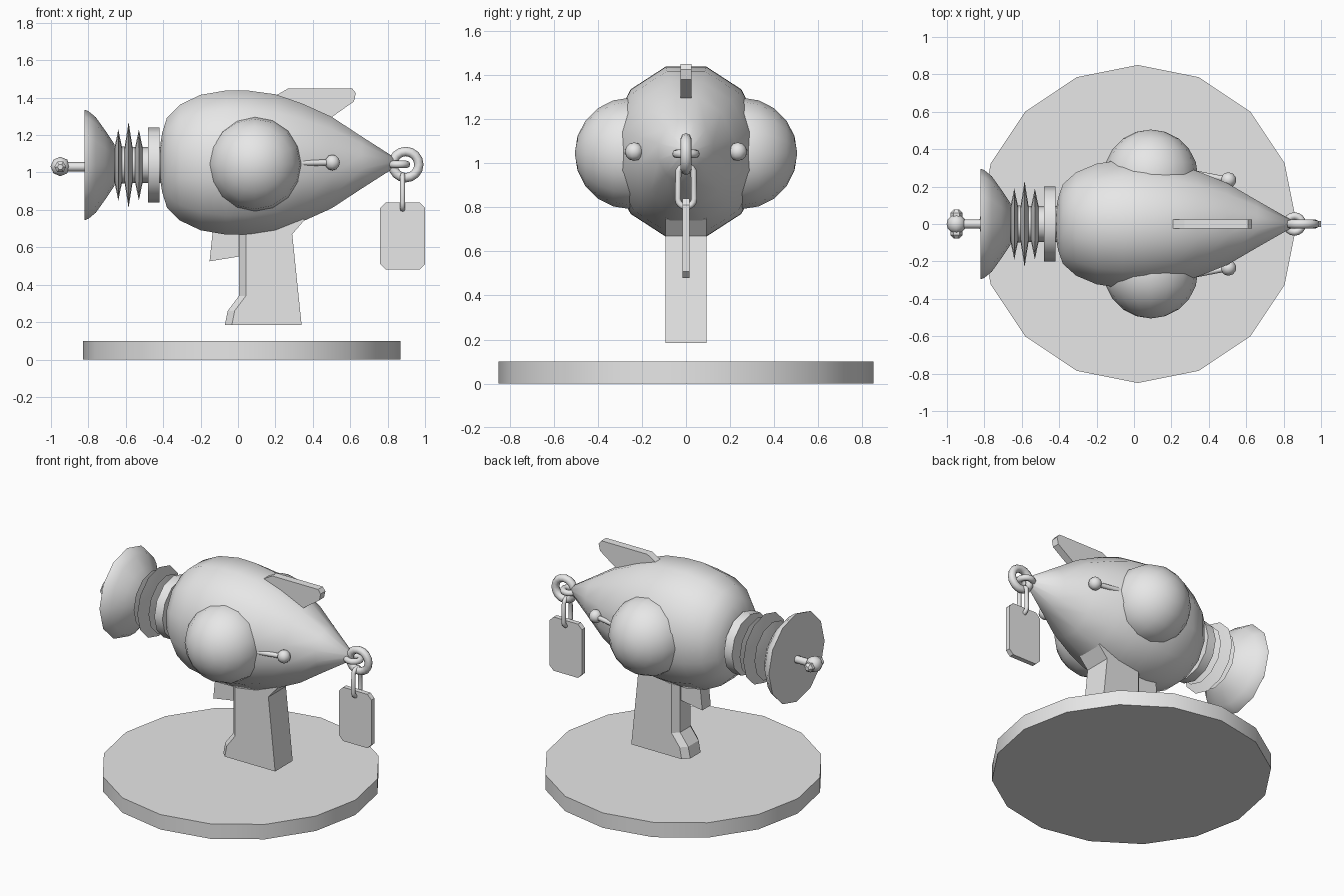
import bpy
import bmesh
from math import sin, cos, pi, radians
from mathutils import Vector

cube = bpy.data.objects.get("Cube")
if cube:
    bpy.data.objects.remove(cube, do_unlink=True)

grey = bpy.data.materials.new("plain_grey")
grey.use_nodes = True
grey.diffuse_color = (0.8, 0.8, 0.8, 1)
grey.node_tree.nodes["Principled BSDF"].inputs["Base Color"].default_value = (0.8, 0.8, 0.8, 1)

AXIS_Z = 1.04


def finish(obj, name, angle=40):
    obj.name = name
    obj.data.name = name
    obj.data.materials.append(grey)
    bpy.ops.object.select_all(action='DESELECT')
    obj.select_set(True)
    bpy.context.view_layer.objects.active = obj
    if angle:
        bpy.ops.object.shade_smooth_by_angle(angle=radians(angle))
    return obj


def loft(name, rings, angle=40):
    """Skin a list of equal point loops and cap both ends."""
    bm = bmesh.new()
    loops = [[bm.verts.new(p) for p in ring] for ring in rings]
    n = len(loops[0])
    for a, b in zip(loops, loops[1:]):
        for i in range(n):
            j = (i + 1) % n
            bm.faces.new((a[i], a[j], b[j], b[i]))
    bm.faces.new(loops[0])
    bm.faces.new(loops[-1])
    bmesh.ops.recalc_face_normals(bm, faces=bm.faces)
    mesh = bpy.data.meshes.new(name)
    bm.to_mesh(mesh)
    bm.free()
    obj = bpy.data.objects.new(name, mesh)
    bpy.context.collection.objects.link(obj)
    return finish(obj, name, angle)


def turned(name, profile, sides=12, z=AXIS_Z, squeeze=1, start=0, angle=40):
    """Lathe (x, radius) pairs around a lengthwise axis."""
    turn = [start + 2 * pi * i / sides for i in range(sides)]
    return loft(name, [[(x, r * squeeze * sin(t), z + r * cos(t)) for t in turn]
                       for x, r in profile], angle)


def plate(name, outline, half, angle=0):
    return loft(name, [[(x, y, z) for x, z in outline] for y in (-half, half)], angle)


def ball(name, centre, radius, segments=12, rings=8, rot=(0, 0, 0)):
    bpy.ops.mesh.primitive_uv_sphere_add(segments=segments, ring_count=rings,
                                         radius=radius, location=centre, rotation=rot)
    return finish(bpy.context.object, name, 60)


def rod(name, a, b, radius, sides=8):
    a, b = Vector(a), Vector(b)
    d = b - a
    bpy.ops.mesh.primitive_cylinder_add(vertices=sides, radius=radius, depth=d.length,
                                        location=(a + b) / 2,
                                        rotation=d.to_track_quat('Z', 'Y').to_euler())
    return finish(bpy.context.object, name, 50)


def ring(name, centre, major, minor, rot=(0, 0, 0), stretch=0):
    bpy.ops.mesh.primitive_torus_add(location=centre, rotation=rot, major_radius=major,
                                     minor_radius=minor, major_segments=16, minor_segments=8)
    obj = bpy.context.object
    # pull the halves apart to lengthen a chain link
    for v in obj.data.vertices:
        v.co.x += stretch if v.co.x > 0 else -stretch
    return finish(obj, name, 70)


# Round display base
bpy.ops.mesh.primitive_cylinder_add(vertices=16, radius=0.85, depth=0.1, location=(0.02, 0, 0.05))
finish(bpy.context.object, "display_base", 30)

# Teardrop body
body = [(-0.415, 0.1), (-0.405, 0.16), (-0.38, 0.24), (-0.31, 0.31), (-0.2, 0.362),
        (-0.06, 0.386), (0.06, 0.384), (0.2, 0.365), (0.34, 0.317), (0.5, 0.245),
        (0.66, 0.14), (0.84, 0.025)]
turned("body", [(x, r / cos(pi / 12)) for x, r in body], z=1.053, squeeze=0.89,
       start=pi / 12, angle=60)

# Side pods, each with a short antenna
for side, s in (("left", -1), ("right", 1)):
    # facing the front, the near side is -y
    tag = "front" if s < 0 else "back"
    ball(tag + "_pod", (0.09, s * 0.252, 1.045), 0.253, 16, 10, (pi / 2, 0, 0))
    rod(tag + "_antenna", (0.3, s * 0.275, 1.05), (0.5, s * 0.237, 1.053), 0.016)
    ball(tag + "_antenna_tip", (0.505, s * 0.235, 1.053), 0.042, 10, 6)

# Top fin
plate("top_fin", [(0.15, 1.37), (0.2, 1.41), (0.27, 1.45), (0.61, 1.45), (0.63, 1.425),
                  (0.62, 1.38), (0.5, 1.295), (0.38, 1.25)], 0.025)

# Barrel: collar, shaft, cooling discs and dish
turned("barrel_collar", [(-0.48, 0.2), (-0.42, 0.2)])
turned("barrel_shaft", [(-0.67, 0.1), (-0.5, 0.095), (-0.4, 0.095)])
for i, r in enumerate((0.19, 0.23, 0.19)):
    x = -0.64 + 0.055 * i
    turned("cooling_disc_%d" % (i + 1), [(x - 0.025, 0.07), (x, r), (x + 0.025, 0.07)], angle=30)
turned("dish", [(-0.82, 0.295), (-0.8, 0.288), (-0.76, 0.255), (-0.71, 0.185), (-0.66, 0.11)])

# Emitter tip
rod("emitter_rod", (-0.93, 0, 1.03), (-0.8, 0, 1.03), 0.025)
ball("emitter_ball", (-0.95, 0, 1.032), 0.052, 8, 6, (pi / 2, 0, 0))
turn = [2 * pi * i / 6 for i in range(6)]
loft("emitter_crossbar", [[(-0.95 + r * cos(t), y, 1.03 + r * sin(t)) for t in turn]
                          for y, r in ((-0.077, 0.015), (-0.06, 0.032), (0.06, 0.032), (0.077, 0.015))])

# Grip with chamfered front edges
back = [(0.34, 0.185), (0.29, 0.67), (0.355, 0.745), (0.3, 0.8)]
outer = [(0.005, 0.75), (0.005, 0.34), (-0.055, 0.26), (-0.07, 0.185)]
inner = [(x + 0.037, z) for x, z in outer]
loft("grip", [[(x, y, z) for x, z in back + edge]
              for y, edge in ((-0.093, inner), (-0.055, outer), (0.055, outer), (0.093, inner))], 0)

# Trigger
plate("trigger", [(-0.13, 0.72), (-0.138, 0.66), (-0.152, 0.525), (0.02, 0.553), (0.02, 0.72)], 0.045)

# Nose rings, chain link and hanging tag
ring("nose_eyelet", (0.858, 0, 1.043), 0.043, 0.02)
ring("key_ring", (0.897, 0, 1.042), 0.07, 0.025, (pi / 2, 0, 0))
ring("chain_link", (0.88, 0, 0.895), 0.037, 0.014, (0, pi / 2, 0), 0.056)
plate("hanging_tag", [(0.79, 0.48), (0.97, 0.48), (1.0, 0.51), (1.0, 0.81), (0.97, 0.84),
                      (0.79, 0.84), (0.76, 0.81), (0.76, 0.51)], 0.016)
